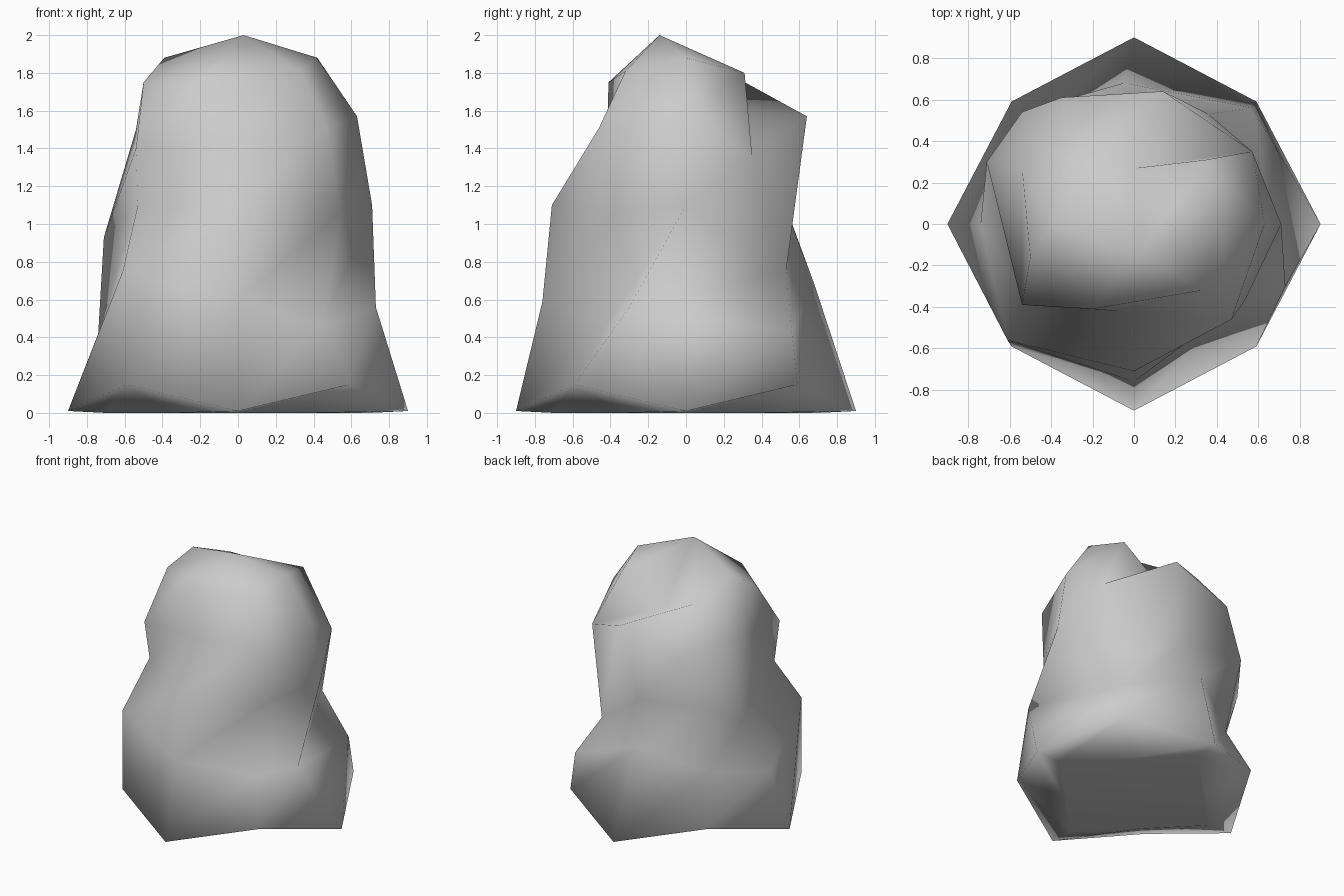
import bpy
import bmesh
from math import cos, sin, pi

SIDES = 8

default_cube = bpy.data.objects.get("Cube")
if default_cube:
    bpy.data.objects.remove(default_cube, do_unlink=True)


def make_material(name, colour):
    material = bpy.data.materials.new(name)
    material.use_nodes = True
    material.diffuse_color = colour
    shader = material.node_tree.nodes["Principled BSDF"]
    shader.inputs["Base Color"].default_value = colour
    return material


def octagon(straight, diagonal):
    """Ring alternating between two (radius, height) pairs."""
    ring = []
    for side in range(SIDES):
        angle = side * 2 * pi / SIDES
        radius, height = diagonal if side % 2 else straight
        ring.append((radius * cos(angle), radius * sin(angle), height))
    return ring


def hundredths(points):
    return [tuple(value / 100 for value in point) for point in points]


# Irregular cross-sections, each starting at the left and going round by the back
lower_bulge = [(73, -30, 56), (57, 56, 43), (-5, 68, 68), (-50, 42, 51),
               (-74, 0, 42), (-61, -56, 75), (0, -76, 59), (45, -42, 47)]
waist = [(71, 0, 110), (36, 53, 75), (0, 56, 100), (-54, 54, 106),
         (-71, 30, 93), (-53, -34, 110), (0, -71, 110), (54, -36, 106)]
shoulder = [(63, 0, 157), (57, 35, 136), (14, 64, 157), (-35, 61, 140),
            (-54, 27, 150), (-54, -39, 140), (-8, -42, 142), (47, -46, 151)]
# The back of the crown dips into a hollow behind the shoulder ridge
crown = [(42, 0, 188), (35, 31, 180), (1, 27, 161), (-30, 33, 174),
         (-39, 0, 188), (-50, -16, 175), (-20, -41, 175), (33, -32, 181)]

# Flat sole, then a flared foot whose diagonal corners lift off the ground
sections = [octagon((0.7, 0), (0.5, 0)), octagon((0.9, 0.01), (0.835, 0.15))]
sections += [hundredths(s) for s in (lower_bulge, waist, shoulder, crown)]

# Skin the boulder with triangles that all lean the same way round
bm = bmesh.new()
rings = [[bm.verts.new(point) for point in section] for section in sections]
peak = bm.verts.new((0.03, -0.14, 2))

for lower, upper in zip(rings, rings[1:]):
    for side in range(SIDES):
        following = (side + 1) % SIDES
        bm.faces.new((lower[side], lower[following], upper[following]))
        bm.faces.new((lower[side], upper[following], upper[side]))

# Close the sole and gather the crown to its peak
bm.faces.new(rings[0][::-1])
for side in range(SIDES):
    bm.faces.new((rings[-1][side], rings[-1][(side + 1) % SIDES], peak))

bmesh.ops.recalc_face_normals(bm, faces=bm.faces[:])
for face in bm.faces:
    face.smooth = True

mesh = bpy.data.meshes.new("boulder")
bm.to_mesh(mesh)
bm.free()
mesh.materials.append(make_material("stone grey", (0.6, 0.6, 0.6, 1)))

boulder = bpy.data.objects.new("boulder", mesh)
bpy.context.collection.objects.link(boulder)
